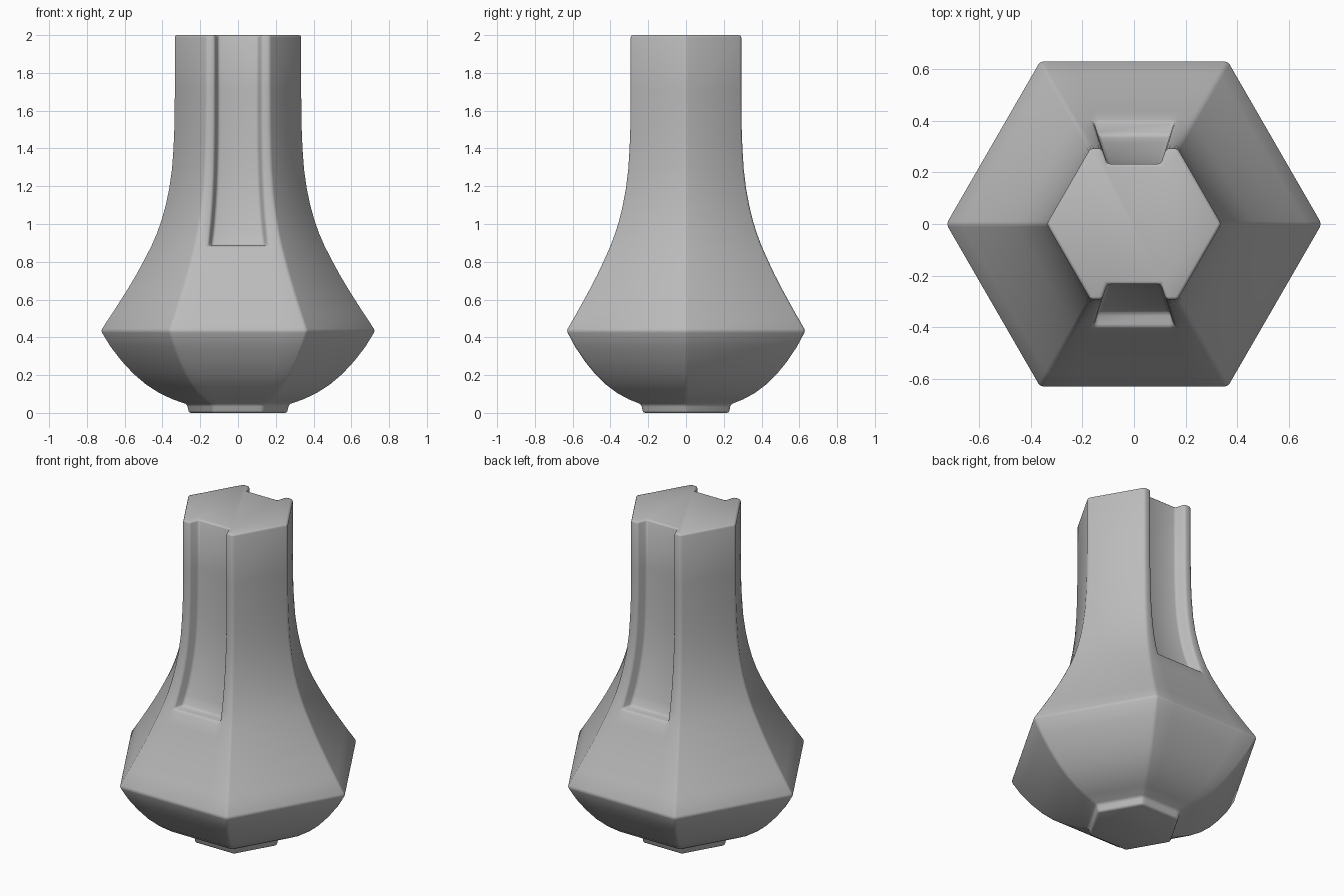
import bpy, bmesh, math

cube = bpy.data.objects.get("Cube")
if cube:
    bpy.data.objects.remove(cube, do_unlink=True)

GREY = (0.5, 0.5, 0.5, 1)
grey = bpy.data.materials.new("plain grey")
grey.use_nodes = True
grey.diffuse_color = GREY
grey.node_tree.nodes["Principled BSDF"].inputs["Base Color"].default_value = GREY

# Profile: corner radius and height, from the foot to the rim
LOWER = [(0.263, 0), (0.273, 0.045), (0.35, 0.072), (0.42, 0.105),
         (0.49, 0.15), (0.555, 0.205), (0.62, 0.275), (0.678, 0.35), (0.73, 0.435),
         (0.667, 0.53), (0.60, 0.635), (0.543, 0.73), (0.505, 0.80), (0.461, 0.885)]
UPPER = [(0.461, 0.885), (0.433, 0.95), (0.408, 1.02), (0.386, 1.10), (0.367, 1.19),
         (0.353, 1.29), (0.345, 1.40), (0.340, 1.52), (0.338, 1.70), (0.338, 2.0)]
GROOVE_DEPTH = 0.06


def groove_half_width(y):
    """The groove walls lie on one slanted plane, wider further out."""
    return 0.105 + 0.32 * (y - 0.235)


def ring_points(radius, depth):
    """Hexagon outline with a groove on the front and the back side."""
    y = radius * math.sqrt(3) / 2
    outer, inner = groove_half_width(y), groove_half_width(y - GROOVE_DEPTH)
    front = [(-radius, 0), (-radius / 2, -y), (-outer, -y), (-inner, depth - y),
             (inner, depth - y), (outer, -y), (radius / 2, -y)]
    return front + [(-px, -py) for px, py in front]


# Body: stacked rings joined by quads, with the groove starting at a flat shelf
bm = bmesh.new()
levels = [(r, z, 0) for r, z in LOWER] + [(r, z, GROOVE_DEPTH) for r, z in UPPER]
rings = [[bm.verts.new((x, y, z)) for x, y in ring_points(r, d)] for r, z, d in levels]
for low, high in zip(rings, rings[1:]):
    for i in range(len(low)):
        j = (i + 1) % len(low)
        bm.faces.new((low[i], low[j], high[j], high[i]))
bm.faces.new(rings[0][::-1])
bm.faces.new(rings[-1])
bmesh.ops.remove_doubles(bm, verts=bm.verts[:], dist=0.0005)
bmesh.ops.dissolve_degenerate(bm, edges=bm.edges[:], dist=0.0001)
bmesh.ops.recalc_face_normals(bm, faces=bm.faces[:])

mesh = bpy.data.meshes.new("vase_body")
bm.to_mesh(mesh)
bm.free()
mesh.materials.append(grey)
body = bpy.data.objects.new("vase_body", mesh)
bpy.context.collection.objects.link(body)
bpy.ops.object.select_all(action='DESELECT')
body.select_set(True)
bpy.context.view_layer.objects.active = body

# Softened edges and smooth shading
bevel = body.modifiers.new("soft edges", 'BEVEL')
bevel.width = 0.012
bevel.segments = 2
bevel.limit_method = 'ANGLE'
bevel.angle_limit = math.radians(15)
bpy.ops.object.modifier_apply(modifier=bevel.name)
bpy.ops.object.shade_smooth_by_angle(angle=math.radians(50))
